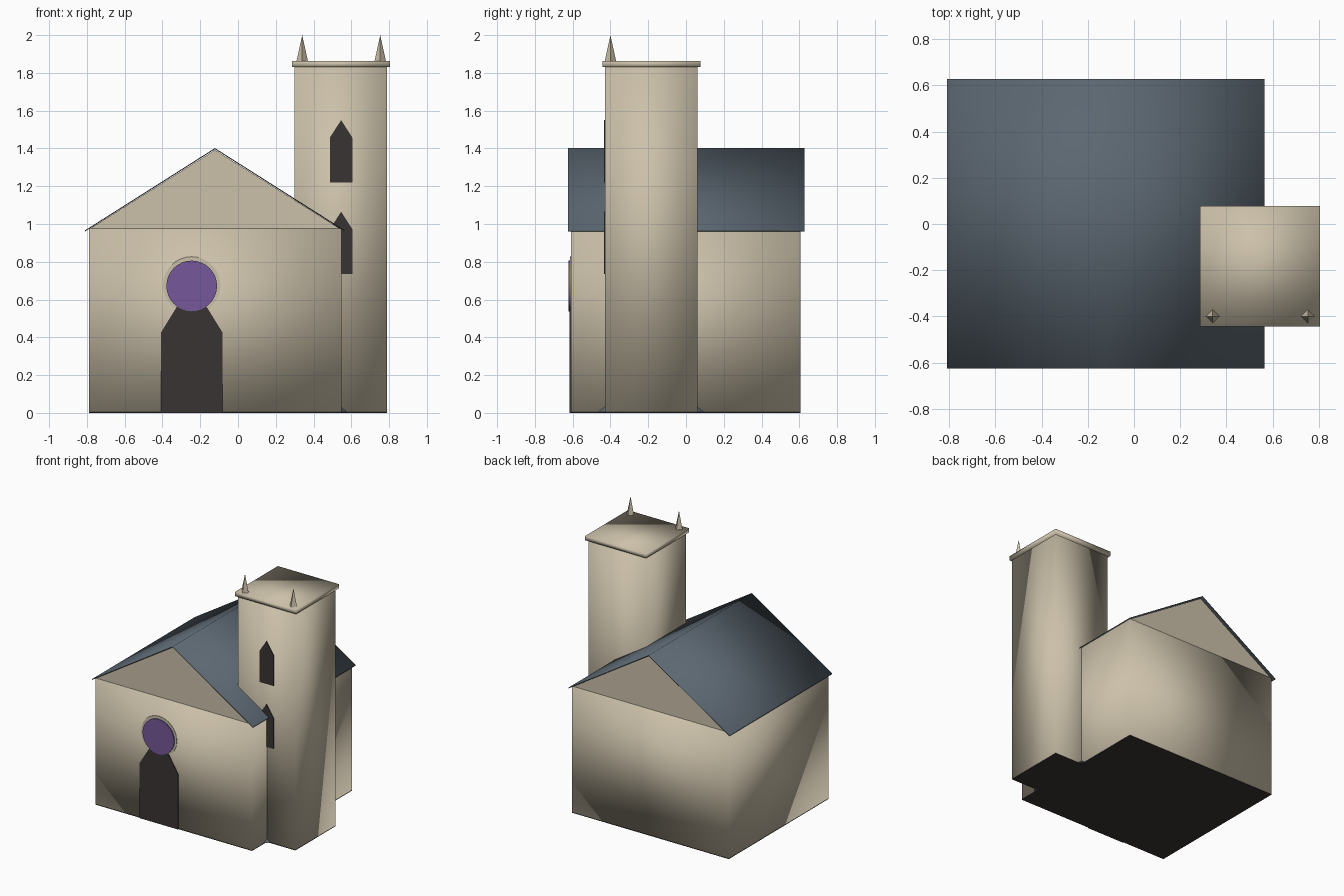
import bpy, bmesh, math

if "Cube" in bpy.data.objects:
    bpy.data.objects.remove(bpy.data.objects["Cube"])


def material(name, rgb):
    m = bpy.data.materials.new(name)
    m.diffuse_color = (*rgb, 1)
    m.use_nodes = True
    m.node_tree.nodes["Principled BSDF"].inputs["Base Color"].default_value = m.diffuse_color
    return m


STONE = material("warm_stone", (0.60, 0.53, 0.40))
SLATE = material("blue_slate", (0.105, 0.135, 0.165))
DARK = material("dark_opening", (0.042, 0.033, 0.033))
PURPLE = material("purple_glass", (0.18, 0.097, 0.32))


def finish(name, bm, mat, smooth=False):
    bmesh.ops.recalc_face_normals(bm, faces=bm.faces)
    for f in bm.faces:
        f.smooth = smooth
    me = bpy.data.meshes.new(name)
    bm.to_mesh(me)
    bm.free()
    me.materials.append(mat)
    ob = bpy.data.objects.new(name, me)
    bpy.context.collection.objects.link(ob)
    return ob


def prism(name, profile, y0, y1, mat, smooth=False):
    """Extrude an x-z outline from y0 to y1."""
    bm = bmesh.new()
    face = bm.faces.new([bm.verts.new((x, y0, z)) for x, z in profile])
    ext = bmesh.ops.extrude_face_region(bm, geom=[face])
    verts = [v for v in ext["geom"] if isinstance(v, bmesh.types.BMVert)]
    bmesh.ops.translate(bm, verts=verts, vec=(0, y1 - y0, 0))
    return finish(name, bm, mat, smooth)


def box(name, x0, x1, y0, y1, z0, z1, mat, smooth=False):
    return prism(name, [(x0, z0), (x1, z0), (x1, z1), (x0, z1)], y0, y1, mat, smooth)


def pointed(name, cx, half, z0, spring, peak, y0, y1):
    """Pointed-arch opening plate."""
    prism(name, [(cx - half, z0), (cx + half, z0), (cx + half, spring),
                 (cx, peak), (cx - half, spring)], y0, y1, DARK)


def disc(name, cx, cz, r, y0, y1, mat, n=32):
    prism(name, [(cx + r * math.cos(i * math.tau / n), cz + r * math.sin(i * math.tau / n))
                 for i in range(n)], y0, y1, mat)


def pyramid(name, x, y, z, rx, ry, h, mat):
    """Four-sided spike with its base corners on the x and y axes."""
    bm = bmesh.new()
    base = [bm.verts.new((x + dx * rx, y + dy * ry, z))
            for dx, dy in ((1, 0), (0, 1), (-1, 0), (0, -1))]
    tip = bm.verts.new((x, y, z + h))
    bm.faces.new(base)
    for i in range(4):
        bm.faces.new((base[i], base[(i + 1) % 4], tip))
    return finish(name, bm, mat)


# Nave walls and gable ends, standing on a thin dark floor
MID, F = -0.122, 0.004
box("nave_floor", -0.789, 0.547, -0.61, 0.605, 0, F, DARK)
box("nave_walls", -0.789, 0.547, -0.61, 0.605, F, 0.975, STONE, True)
prism("gable", [(-0.789, 0.972), (0.545, 0.972), (MID, 1.392)], -0.608, 0.603, STONE)

# Thin folded roof
W, T = 0.687, 0.006
prism("nave_roof", [(MID - W, 0.967), (MID, 1.402), (MID + W, 0.967),
                    (MID + W, 0.967 - T), (MID, 1.402 - T), (MID - W, 0.967 - T)],
      -0.625, 0.627, SLATE, True)

# Front door and round window with stone surround
disc("window_surround", -0.245, 0.675, 0.152, -0.613, -0.605, STONE)
pointed("front_door", -0.245, 0.163, 0, 0.425, 0.69, -0.616, -0.608)
disc("round_window", -0.245, 0.672, 0.134, -0.621, -0.612, PURPLE)

# Bell tower, cap and front pinnacles
box("tower_floor", 0.30, 0.79, -0.43, 0.06, 0, F, DARK)
box("tower", 0.30, 0.79, -0.43, 0.06, F, 1.83, STONE, True)
box("tower_cap", 0.285, 0.805, -0.443, 0.078, 1.83, 1.863, STONE, True)
for i, x in enumerate((0.340, 0.753)):
    pyramid(f"pinnacle_{i}", x, -0.40, 1.863, 0.03, 0.03, 0.137, STONE)

# Tower windows
for i, z in enumerate((0.735, 1.22)):
    pointed(f"tower_window_{i}", 0.546, 0.06, z, z + 0.237, z + 0.33, -0.435, -0.427)

# Low slate corners peeking out at the foot of the tower
pyramid("tower_foot", 0.545, -0.185, F, 0.22, 0.285, 0.2, SLATE)
